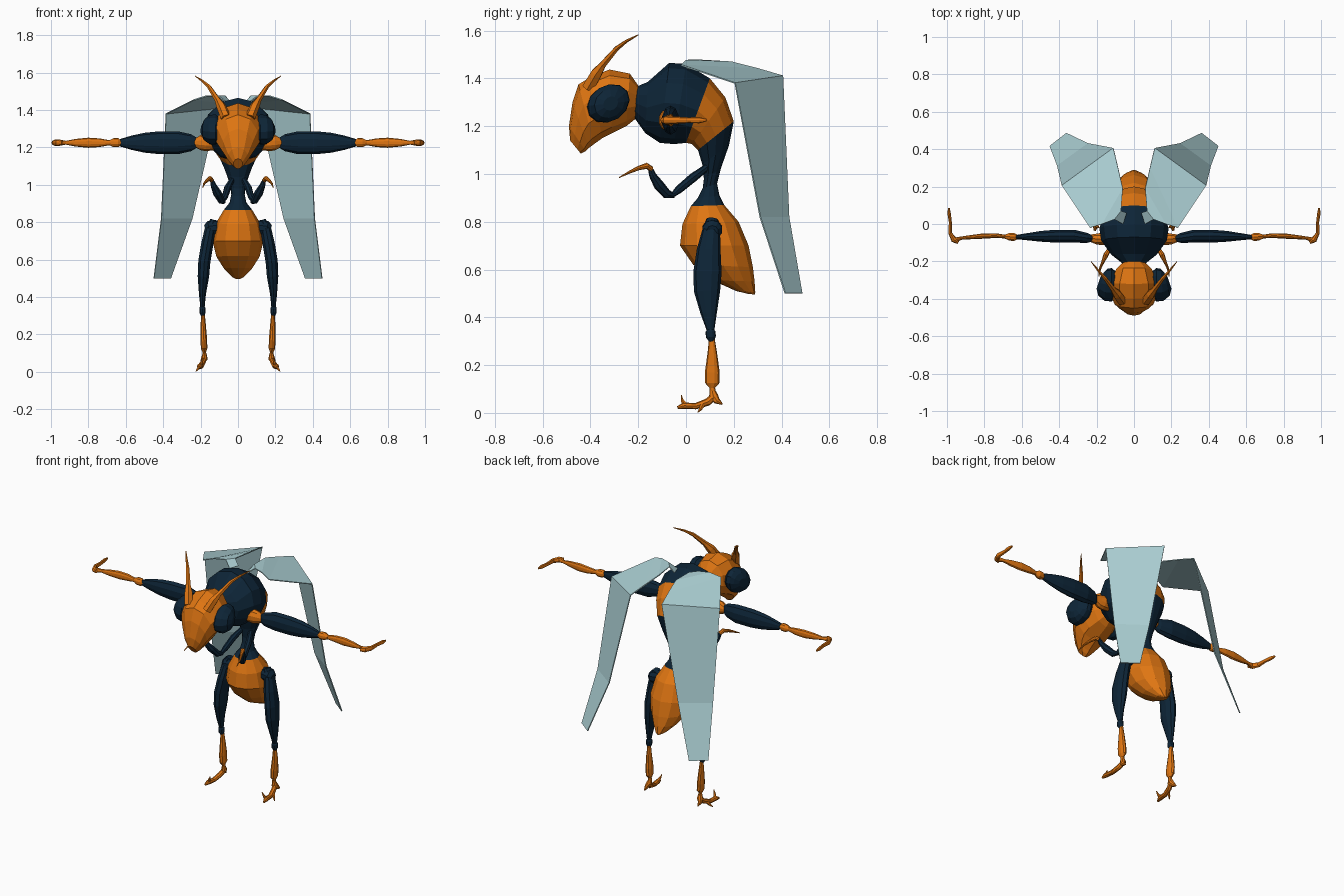
import bpy, bmesh, math
from mathutils import Vector


def material(name, rgb):
    m = bpy.data.materials.new(name)
    m.diffuse_color = (*rgb, 1)
    return m


ORANGE = material("orange", (0.74, 0.18, 0.006))
NAVY = material("navy", (0.004, 0.018, 0.038))
PALE = material("pale_blue", (0.42, 0.64, 0.67))


def finish(name, bm, mats, mirror):
    bmesh.ops.recalc_face_normals(bm, faces=bm.faces[:])
    me = bpy.data.meshes.new(name)
    bm.to_mesh(me)
    bm.free()
    for m in mats:
        me.materials.append(m)
    ob = bpy.data.objects.new(name, me)
    bpy.context.collection.objects.link(ob)
    if mirror:
        ob.modifiers.new("mirror", 'MIRROR').use_mirror_merge = False
    return ob


def loft(name, rings, sides, mats, pick=lambda i: 0, mirror=False):
    """Skin elliptical rings given as (centre, axis u, axis v)."""
    bm = bmesh.new()
    loops = []
    for c, u, v in rings:
        loops.append([bm.verts.new(c + u * math.cos(a) + v * math.sin(a))
                      for a in (2 * math.pi * k / sides for k in range(sides))])
    for i, (a, b) in enumerate(zip(loops, loops[1:])):
        for k in range(sides):
            j = (k + 1) % sides
            bm.faces.new((a[k], a[j], b[j], b[k])).material_index = pick(i)
    bm.faces.new(loops[0]).material_index = pick(0)
    bm.faces.new(loops[-1]).material_index = pick(len(rings) - 2)
    return finish(name, bm, mats, mirror)


def profile_loft(name, rows, sides, mats, pick=lambda i: 0):
    """Rows hold (y1, z1, y2, z2, half width): two outline points per ring."""
    rings = []
    for y1, z1, y2, z2, w in rows:
        p, q = Vector((0, y1, z1)), Vector((0, y2, z2))
        rings.append(((p + q) / 2, (p - q) / 2, Vector((w, 0, 0))))
    return loft(name, rings, sides, mats, pick)


def limb(name, rows, mat, hint, sides=10):
    """Mirrored tube; rows hold (x, y, z, radius along hint, other radius)."""
    pts = [Vector(r[:3]) for r in rows]
    rings = []
    for i, r in enumerate(rows):
        t = (pts[min(i + 1, len(pts) - 1)] - pts[max(i - 1, 0)]).normalized()
        h = Vector(hint)
        u = (h - t * h.dot(t)).normalized()
        rings.append((pts[i], u * r[3], t.cross(u) * r[4]))
    return loft(name, rings, sides, [mat], mirror=True)


# Thorax, waist and abdomen in one skin, coloured by ring
profile_loft("body", [
    (-.22, 1.36, -.22, 1.24, .05), (-.16, 1.385, -.17, 1.17, .12),
    (-.07, 1.465, -.11, 1.13, .175), (.0, 1.46, -.05, 1.125, .185),
    (.10, 1.40, .0, 1.13, .165), (.165, 1.32, .025, 1.125, .14),
    (.20, 1.22, .05, 1.10, .105), (.18, 1.12, .068, 1.04, .07),
    (.145, 1.02, .075, .98, .042), (.13, .96, .07, .94, .036),
    (.14, .91, .05, .90, .045), (.16, .87, .02, .865, .075),
    (.22, .80, -.015, .79, .118), (.262, .70, -.025, .70, .137),
    (.28, .61, .03, .62, .115), (.287, .55, .11, .555, .075),
    (.29, .505, .21, .51, .032), (.288, .496, .265, .497, .01)],
    12, [NAVY, ORANGE], lambda i: 1 if i in (4, 5) or i >= 11 else 0)

# Head tapering to the mouth
profile_loft("head", [
    (-.20, 1.37, -.20, 1.24, .055), (-.235, 1.42, -.25, 1.20, .10),
    (-.32, 1.437, -.31, 1.17, .13), (-.40, 1.405, -.35, 1.15, .13),
    (-.45, 1.375, -.385, 1.125, .11), (-.475, 1.30, -.405, 1.11, .085),
    (-.49, 1.20, -.42, 1.095, .055), (-.485, 1.14, -.44, 1.085, .025)],
    10, [ORANGE])

# Compound eyes: flattened tilted domes
limb("eye", [(.08, -.325, 1.295, .05, .06), (.12, -.325, 1.295, .075, .095),
             (.15, -.325, 1.295, .075, .09), (.175, -.32, 1.295, .058, .068),
             (.19, -.315, 1.295, .028, .034)], NAVY, (0, -.55, .85), 12)

# Antennae
limb("antenna", [(.065, -.41, 1.36, .028, .028), (.09, -.375, 1.42, .026, .026),
                 (.11, -.35, 1.455, .016, .016), (.155, -.29, 1.525, .011, .011),
                 (.19, -.25, 1.555, .007, .007), (.23, -.20, 1.582, .002, .002)],
     ORANGE, (0, 0, 1), 6)

# Outstretched arms
Z = (0, 0, 1)
limb("shoulder", [(.12, -.08, 1.22, .035, .03), (.17, -.08, 1.225, .045, .035),
                  (.20, -.08, 1.225, .04, .03), (.235, -.075, 1.225, .02, .02)],
     ORANGE, Z)
limb("upper_arm", [(.21, -.08, 1.225, .02, .012), (.25, -.075, 1.225, .045, .028),
                   (.32, -.065, 1.225, .061, .036), (.42, -.065, 1.225, .061, .036),
                   (.50, -.066, 1.225, .053, .03), (.57, -.068, 1.225, .038, .02),
                   (.63, -.07, 1.225, .02, .012)], NAVY, Z)
limb("elbow", [(.62, -.07, 1.225, .01, .01), (.64, -.07, 1.225, .024, .022),
               (.665, -.068, 1.225, .024, .022), (.69, -.068, 1.225, .012, .011)],
     ORANGE, Z)
limb("forearm", [(.68, -.068, 1.225, .012, .01), (.74, -.062, 1.225, .023, .013),
                 (.80, -.064, 1.225, .027, .015), (.87, -.07, 1.225, .02, .012),
                 (.92, -.075, 1.225, .01, .009), (.955, -.085, 1.225, .017, .014)],
     ORANGE, Z)
limb("hand", [(.94, -.10, 1.225, .012, .008), (.962, -.085, 1.225, .018, .016),
              (.982, -.05, 1.225, .016, .01), (.982, .01, 1.225, .012, .008),
              (.988, .055, 1.225, .013, .009), (.99, .085, 1.225, .006, .005)],
     ORANGE, Z, 8)

# Legs
Y = (0, 1, 0)
limb("hip", [(.09, .11, .77, .035, .035), (.12, .11, .77, .042, .042),
             (.155, .11, .765, .042, .042), (.175, .11, .76, .025, .025)], NAVY, Z)
limb("thigh", [(.13, .11, .81, .025, .02), (.15, .105, .76, .038, .03),
               (.165, .095, .68, .05, .034), (.18, .09, .59, .059, .034),
               (.185, .088, .51, .055, .032), (.19, .095, .42, .035, .02),
               (.19, .103, .345, .016, .012)], NAVY, Y)
limb("knee", [(.19, .102, .355, .01, .01), (.19, .103, .34, .021, .018),
              (.19, .104, .318, .021, .018), (.188, .107, .30, .01, .01)], NAVY, Y)
limb("shin", [(.187, .108, .31, .012, .01), (.186, .11, .25, .02, .015),
              (.183, .11, .17, .031, .019), (.181, .11, .125, .03, .018),
              (.18, .11, .105, .012, .01), (.178, .112, .085, .013, .012)], ORANGE, Y)

# Feet: heel, sole and toe claws
X = (1, 0, 0)
limb("heel", [(.178, .108, .10, .01, .01), (.18, .115, .07, .018, .02),
              (.19, .13, .05, .012, .014), (.19, .152, .036, .003, .003)], ORANGE, X, 8)
limb("foot", [(.18, .12, .07, .015, .015), (.19, .09, .045, .015, .016),
              (.20, .04, .028, .015, .013), (.205, -.01, .03, .015, .014),
              (.21, -.035, .022, .006, .006)], ORANGE, X, 8)
limb("toe", [(.205, .0, .03, .012, .012), (.195, -.015, .05, .008, .007),
             (.185, -.02, .075, .002, .002)], ORANGE, X, 6)
limb("claw", [(.20, .07, .035, .012, .012), (.215, .06, .015, .007, .007),
              (.225, .05, .003, .002, .002)], ORANGE, X, 6)

# Small folded middle limbs
limb("small_upper_arm", [(.03, .09, 1.03, .014, .014), (.055, .03, .985, .019, .019),
                         (.07, -.03, .935, .017, .017), (.08, -.055, .912, .01, .01)],
     NAVY, X, 8)
limb("small_forearm", [(.075, -.05, .908, .01, .01), (.088, -.08, .915, .02, .02),
                       (.11, -.115, .955, .024, .022), (.13, -.14, .995, .016, .015),
                       (.14, -.15, 1.025, .01, .01)], NAVY, X, 8)
limb("small_claw", [(.138, -.145, 1.02, .012, .012), (.15, -.165, 1.034, .014, .013),
                    (.165, -.20, 1.024, .009, .009), (.18, -.235, 1.008, .006, .006),
                    (.188, -.28, .985, .002, .002)], ORANGE, X, 8)

# Wings: folded thin sheets, outer and inner edge paired from root to tip
bm = bmesh.new()
edges = [((.06, .0, 1.44), (.04, .06, 1.44)),
         ((.105, .025, 1.475), (.07, .07, 1.475)),
         ((.17, .0, 1.475), (.06, .19, 1.468)),
         ((.235, -.02, 1.455), (.085, .30, 1.44)),
         ((.385, .205, 1.38), (.11, .405, 1.41)),
         ((.41, .31, .82), (.245, .43, .82)),
         ((.45, .415, .50), (.36, .485, .50))]
rows = [[bm.verts.new(p) for p in pair] for pair in edges]
for (a, b), (c, d) in zip(rows, rows[1:]):
    bm.faces.new((a, b, d, c))
wing = finish("wing", bm, [PALE], True)
solid = wing.modifiers.new("thickness", 'SOLIDIFY')
solid.thickness = 0.006
solid.offset = 0
